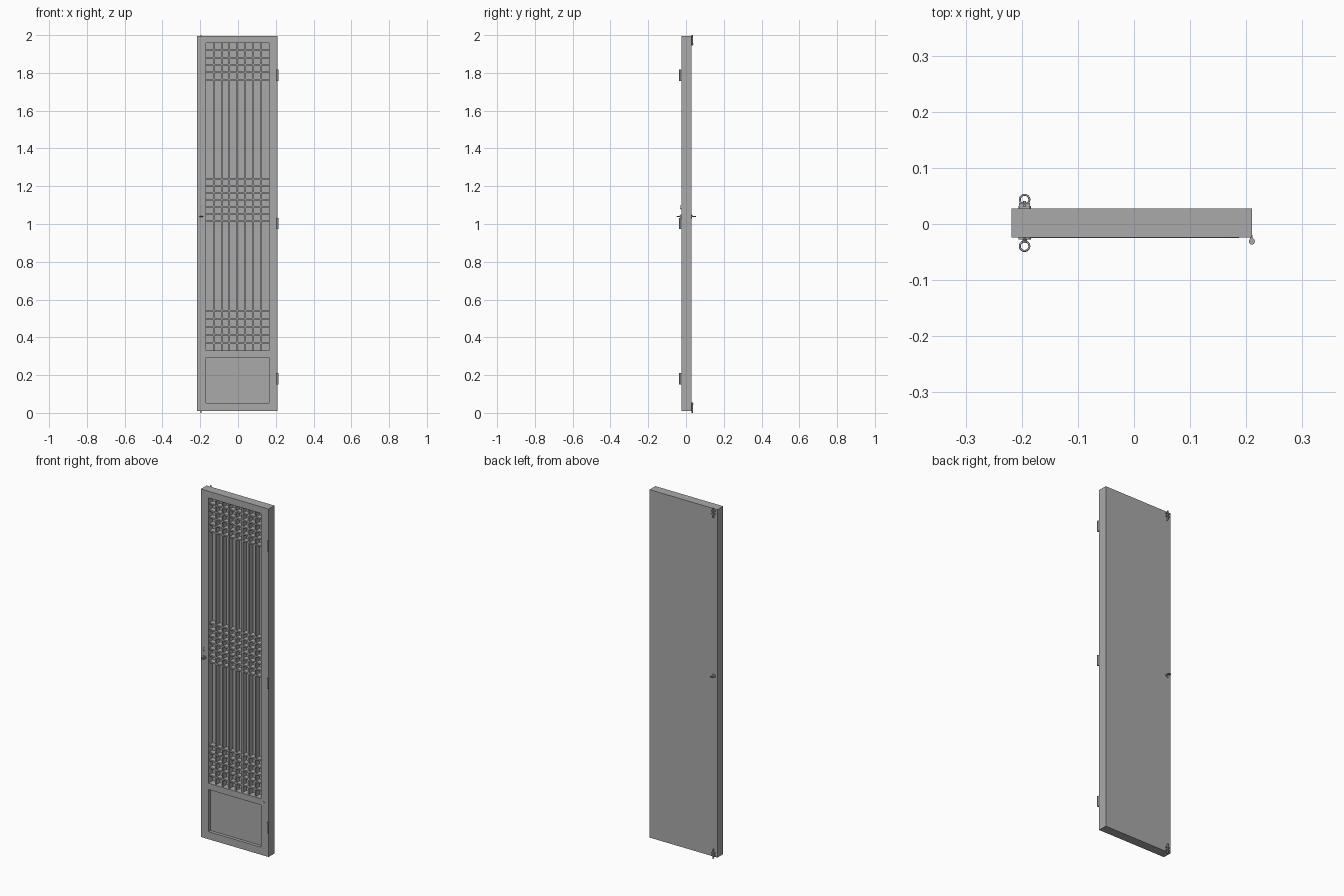
import bpy
import bmesh
from math import pi
from mathutils import Vector

cube = bpy.data.objects.get("Cube")
if cube:
    bpy.data.objects.remove(cube, do_unlink=True)

grey = bpy.data.materials.new("plain grey")
grey.use_nodes = True
grey.diffuse_color = (0.4, 0.4, 0.4, 1)
grey.node_tree.nodes["Principled BSDF"].inputs["Base Color"].default_value = (0.4, 0.4, 0.4, 1)


def box(name, x, y, z):
    """Box spanning the given (low, high) pairs."""
    spans = (x, y, z)
    bpy.ops.mesh.primitive_cube_add(size=1, location=[(a + b) / 2 for a, b in spans])
    ob = bpy.context.object
    ob.name = name
    ob.scale = [b - a for a, b in spans]
    bpy.ops.object.transform_apply(location=False, rotation=False, scale=True)
    ob.data.materials.append(grey)
    return ob


def rod(name, a, b, radius, sides=16):
    """Smooth cylinder between two points."""
    a, b = Vector(a), Vector(b)
    bpy.ops.mesh.primitive_cylinder_add(vertices=sides, radius=radius,
                                        depth=(b - a).length, location=(a + b) / 2)
    ob = bpy.context.object
    ob.name = name
    ob.rotation_euler = (b - a).to_track_quat('Z', 'Y').to_euler()
    ob.data.materials.append(grey)
    bpy.ops.object.shade_smooth_by_angle()
    return ob


LEFT, RIGHT = -0.218, 0.21        # door edges
IN_L, IN_R = -0.17, 0.163         # opening edges
FRONT, BACK = -0.024, 0.028
BOTTOM, TOP = 0.01, 1.995
SILL, HEAD, MID = 0.053, 1.957, 0.312
DEPTH = (FRONT, BACK)

# Frame
box("latch_stile", (LEFT, IN_L), DEPTH, (BOTTOM, TOP))
box("hinge_stile", (IN_R, RIGHT), DEPTH, (BOTTOM, TOP))
box("top_rail", (IN_L, IN_R), DEPTH, (HEAD, TOP))
box("bottom_rail", (IN_L, IN_R), DEPTH, (BOTTOM, SILL))

# Recessed panels
box("upper_back_panel", (IN_L, IN_R), (0.015, BACK), (MID, HEAD))
box("lower_panel", (IN_L, IN_R), (-0.006, BACK), (SILL, MID))

# Middle rail with pointed ends
bm = bmesh.new()
outline = [(-0.195, MID), (IN_L, 0.33), (IN_R, 0.33),
           (0.187, MID), (IN_R, 0.294), (IN_L, 0.294)]
face = bm.faces.new([bm.verts.new((x, FRONT - 0.001, z)) for x, z in outline])
new = bmesh.ops.extrude_face_region(bm, geom=[face])["geom"]
bmesh.ops.translate(bm, vec=(0, 0.042, 0),
                    verts=[v for v in new if isinstance(v, bmesh.types.BMVert)])
bmesh.ops.recalc_face_normals(bm, faces=bm.faces)
mesh = bpy.data.meshes.new("pointed_middle_rail")
bm.to_mesh(mesh)
bm.free()
mesh.materials.append(grey)
bpy.context.collection.objects.link(bpy.data.objects.new("pointed_middle_rail", mesh))

# Lattice: seven uprights and three bands of cross bars
step = (IN_R - IN_L) / 8
for i in range(1, 8):
    x = IN_L + i * step
    box("lattice_upright", (x - 0.004, x + 0.004), (-0.016, 0.016), (0.325, HEAD))
for first, pitch, count in ((1.764, 0.039, 5), (1.018, 0.0367, 7), (0.37, 0.043, 5)):
    for i in range(count):
        z = first + i * pitch
        box("lattice_cross_bar", (IN_L, IN_R), (-0.015, 0.0155), (z - 0.004, z + 0.004))

# Hinge barrels
for z in (0.18, 1.003, 1.787):
    rod("hinge_barrel", (RIGHT, -0.031, z - 0.03), (RIGHT, -0.031, z + 0.03), 0.0055)
    box("hinge_leaf", (RIGHT - 0.003, RIGHT + 0.001), (-0.03, -0.02), (z - 0.03, z + 0.03))

# Ring handles on both faces
HX, HZ = -0.195, 1.04
for side, surface in ((-1, FRONT), (1, BACK)):
    rod("handle_rose", (HX, surface, HZ), (HX, surface + side * 0.004, HZ), 0.011, 24)
    rod("handle_stem", (HX, surface, HZ), (HX, surface + side * 0.01, HZ), 0.004)
    bpy.ops.mesh.primitive_torus_add(major_radius=0.0085, minor_radius=0.0018,
                                     major_segments=24, minor_segments=8,
                                     location=(HX, surface + side * 0.0155, HZ))
    ring = bpy.context.object
    ring.name = "handle_ring"
    ring.data.materials.append(grey)
    bpy.ops.object.shade_smooth_by_angle(angle=pi / 3)

# Small catch above the front handle
rod("catch_pin", (HX, FRONT, 1.08), (HX, -0.031, 1.08), 0.0015, 8)
rod("catch_hook", (HX, -0.03, 1.078), (HX, -0.03, 1.1), 0.0015, 8)

# Sliding bolts at the top and bottom of the back
for end, d in ((2.0, -1), (0.0, 1)):
    def span(a, b):
        return tuple(sorted((end + d * a, end + d * b)))
    box("bolt_plate", (HX - 0.005, HX + 0.005), (BACK - 0.001, BACK + 0.002), span(0.012, 0.058))
    rod("bolt_rod", (HX, 0.033, end), (HX, 0.033, end + d * 0.055), 0.003, 12)
    for a in (0.014, 0.03):
        box("bolt_keeper", (HX - 0.01, HX + 0.01), (BACK - 0.001, 0.037), span(a, a + 0.006))
    rod("bolt_knob", (HX, 0.033, end + d * 0.046), (HX, 0.041, end + d * 0.046), 0.0025, 12)
